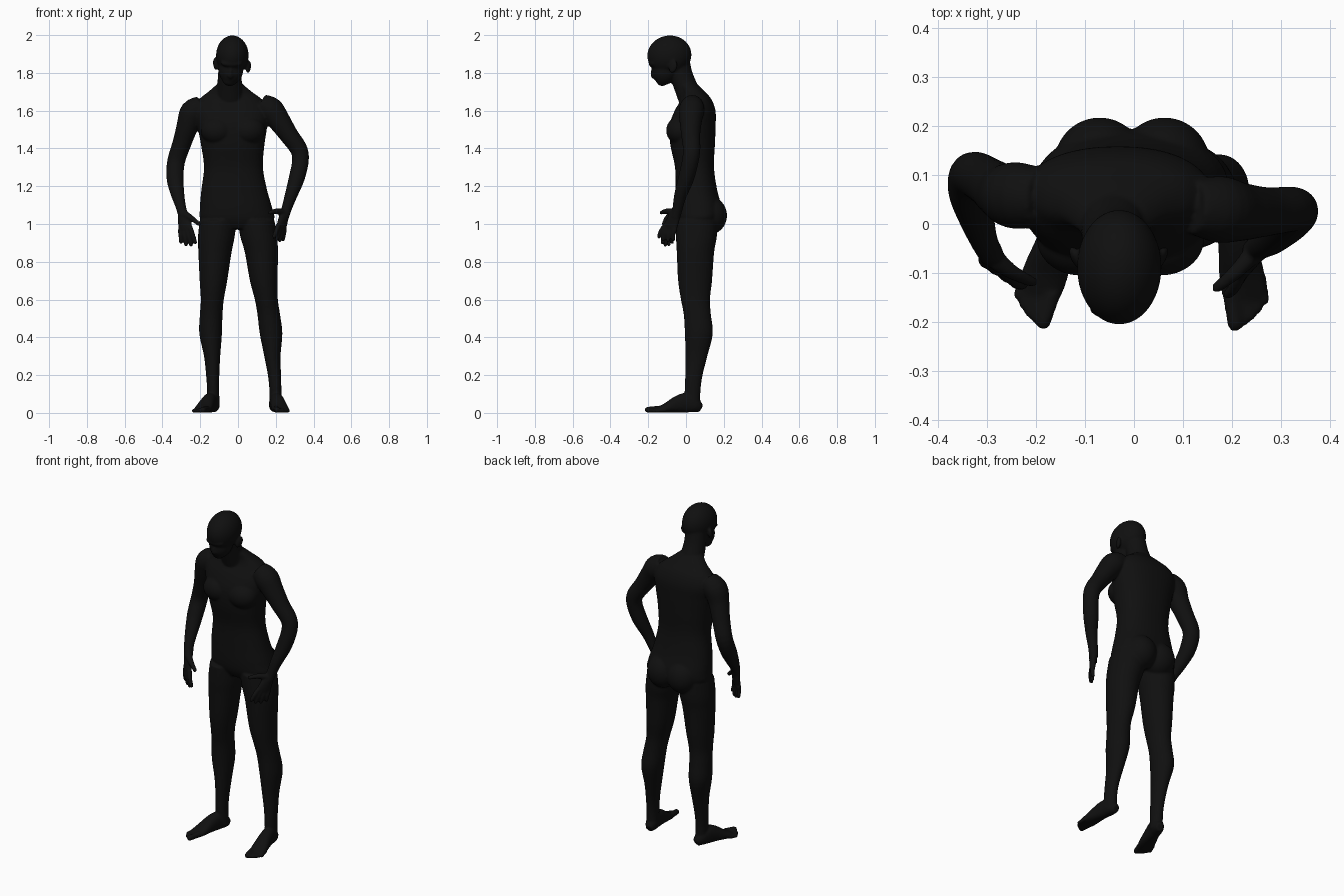
import bpy, bmesh, math
from mathutils import Vector, Matrix, Euler

bm = bmesh.new()


def spline(pts, steps=4):
    """Catmull-Rom through rows of (x, y, z, a, b)."""
    rows = [Vector(p) for p in pts]
    ext = [rows[0]] + rows + [rows[-1]]
    out = []
    for i in range(1, len(ext) - 2):
        p0, p1, p2, p3 = ext[i - 1:i + 3]
        for k in range(steps):
            t = k / steps
            out.append(0.5 * (2 * p1 + (p2 - p0) * t + (2 * p0 - 5 * p1 + 4 * p2 - p3) * t * t
                              + (3 * p1 - p0 - 3 * p2 + p3) * t ** 3))
    return out + [rows[-1]]


def tube(pts, side=(1, 0, 0), flat=False, power=2.0, rounded=True, n=28):
    """Loft of oval rings; flat keeps every ring horizontal."""
    rows = spline(pts)
    side = Vector(side)
    rings = []
    for i, r in enumerate(rows):
        if flat:
            t = Vector((0, 0, 1))
        else:
            t = (rows[min(i + 1, len(rows) - 1)].to_3d() - rows[max(i - 1, 0)].to_3d()).normalized()
        u = (side - t * side.dot(t)).normalized()
        rings.append((r.to_3d(), u, t.cross(u), r[3], r[4]))
    if rounded and not flat:
        c, u, v, a, b = rings[-1]
        for s, k in ((0.5, 0.87), (0.87, 0.5)):
            rings.append((c + t * s * b, u, v, a * k, b * k))
    loops = []
    for c, u, v, a, b in rings:
        loop = []
        for j in range(n):
            w = 2 * math.pi * j / n
            cs, sn = math.cos(w), math.sin(w)
            cs = math.copysign(abs(cs) ** (2 / power), cs)
            sn = math.copysign(abs(sn) ** (2 / power), sn)
            loop.append(bm.verts.new(c + u * a * cs + v * b * sn))
        loops.append(loop)
    for p, q in zip(loops, loops[1:]):
        for j in range(n):
            bm.faces.new((p[j], p[(j + 1) % n], q[(j + 1) % n], q[j]))
    bm.faces.new(loops[0][::-1])
    bm.faces.new(loops[-1])


def limb(pts):
    tube([p + (p[3],) for p in pts])


def blob(c, r, rot=(0, 0, 0)):
    m = Matrix.LocRotScale(Vector(c), Euler([math.radians(d) for d in rot]), Vector(r))
    bmesh.ops.create_icosphere(bm, subdivisions=4, radius=1, matrix=m)


# torso from crotch to neck base
tube([(0, .06, .975, .09, .08), (-.003, .067, 1.02, .19, .112), (-.01, .068, 1.08, .192, .122),
      (-.02, .055, 1.18, .174, .11), (-.024, .045, 1.30, .156, .103), (-.028, .035, 1.42, .168, .118),
      (-.03, .035, 1.52, .185, .122), (-.035, .048, 1.60, .195, .108), (-.04, .055, 1.66, .165, .08),
      (-.042, .04, 1.70, .115, .06), (-.043, .01, 1.74, .068, .05)], flat=True, power=2.3, n=48)
for x in (-.11, .055):      # chest muscles
    blob((x, -.03, 1.495), (.088, .075, .075))
for x in (-.07, .062):      # buttocks
    blob((x, .125, 1.045), (.092, .092, .1))

# neck and head, tipped forward
tube([(-.04, .04, 1.62, .075, .065), (-.043, .005, 1.71, .068, .062),
      (-.044, -.025, 1.79, .062, .06), (-.04, -.04, 1.86, .06, .06)])
blob((-.03, -.088, 1.893), (.086, .117, .105), (8, 0, 0))
blob((-.038, -.105, 1.822), (.066, .07, .088), (-24, 0, 4))
blob((-.043, -.125, 1.765), (.04, .034, .035))                  # chin
blob((-.034, -.17, 1.852), (.058, .028, .02), (20, 0, 0))       # brow
blob((-.039, -.168, 1.805), (.012, .019, .038), (-8, 0, 0))     # nose bridge
blob((-.04, -.172, 1.785), (.019, .014, .012))                  # nose tip
blob((-.041, -.148, 1.77), (.025, .013, .013))                  # lips
for x, z, yaw in ((-.118, 1.848, 25), (.055, 1.832, -25)):      # ears
    blob((x, -.068, z), (.011, .023, .035), (-20, 0, yaw))

# legs: shared section sizes, one column of centres per side
leg = [(1.02, .058, .098, .11), (.93, .055, .097, .108), (.85, .05, .088, .099), (.70, .048, .073, .09),
       (.60, .05, .061, .077), (.52, .06, .06, .072), (.42, .068, .06, .074), (.30, .055, .043, .058),
       (.20, .042, .035, .046), (.12, .035, .032, .042), (.03, .038, .034, .036)]
left_x = [-.105, -.115, -.122, -.13, -.136, -.142, -.145, -.137, -.134, -.132, -.13]
right_x = [.095, .11, .124, .136, .15, .163, .175, .182, .193, .198, .198]
for xs in (left_x, right_x):
    tube([(x, y, z, a, b) for x, (z, y, a, b) in reversed(list(zip(xs, leg)))], flat=True)

# feet with five toes
for heel, ball, big, little in (((-.122, .078), (-.187, -.12), (-.185, -.2), (-.236, -.145)),
                                ((.193, .078), (.222, -.12), (.206, -.204), (.266, -.155))):
    h, e, g, l = (Vector(p) for p in (heel, ball, big, little))
    d = (e - h).normalized()
    foot = []
    for t, a, b in ((0, .02, .022), (.03, .034, .038), (.08, .036, .052), (.13, .04, .043),
                    (.18, .046, .027), (.215, .046, .018), (.235, .042, .013)):
        p = h + d * t
        foot.append((p.x, p.y, b + .001, a, b))
    tube(foot, side=(-d.y, d.x, 0), power=2.3)
    for i in range(5):
        tip = g.lerp(l, i / 4) + d * .008 * math.sin(i / 4 * math.pi)
        r = .0165 if i == 0 else .0125 - .0005 * i
        q = tip - d * (.065 if i == 0 else .05)
        limb([(q.x, q.y, r + .006, r), (tip.x, tip.y, r, r * .95)])

# arms: left hangs loose, right is bent with the hand at the thigh
limb([(-.19, .055, 1.62, .06), (-.24, .058, 1.59, .068), (-.267, .065, 1.52, .058), (-.296, .085, 1.43, .05),
      (-.328, .1, 1.33, .047), (-.333, .065, 1.24, .045), (-.32, .01, 1.16, .036),
      (-.305, -.035, 1.10, .028), (-.292, -.06, 1.05, .026)])
limb([(.12, .035, 1.635, .055), (.172, .03, 1.605, .068), (.215, .025, 1.55, .06), (.27, .025, 1.47, .05),
      (.322, .03, 1.395, .046), (.33, .022, 1.33, .044), (.31, 0, 1.24, .042),
      (.28, -.03, 1.15, .033), (.257, -.045, 1.08, .027), (.245, -.055, 1.04, .026)])

# hands: palm, four fingers and a thumb
hands = [((-.295, -.055, 1.07), (-.278, -.088, .975), (-.262, -.1, .89), (.82, -.55, .1),
          ((-.28, -.075, 1.05), (-.245, -.1, 1.03), (-.207, -.118, 1.0))),
         ((.25, -.05, 1.065), (.23, -.083, .985), (.212, -.108, .915), (-.5, -.8, .25),
          ((.243, -.06, 1.06), (.205, -.1, 1.068), (.168, -.13, 1.06)))]
for wrist, knuckle, tip, across, thumb in hands:
    w, k, f, s = (Vector(p) for p in (wrist, knuckle, tip, across))
    s.normalize()
    m = w.lerp(k, .55)
    tube([(*w, .026, .022), (*m, .037, .02), (*k, .042, .016)], side=s)
    for i, length in enumerate((.92, 1.03, .98, .8)):
        off = .032 - .0215 * i
        a = k + s * off
        b = a + (f - k + s * off * .45) * length
        mid = a.lerp(b, .5) + Vector((0, -.006, 0))
        limb([(*a, .0135), (*mid, .0125), (*b, .0105)])
    limb([(*p, r) for p, r in zip(thumb, (.02, .015, .011))])

bmesh.ops.recalc_face_normals(bm, faces=bm.faces)
mesh = bpy.data.meshes.new("body")
bm.to_mesh(mesh)
bm.free()
body = bpy.data.objects.new("body", mesh)
bpy.context.collection.objects.link(body)

# fuse the parts into one smooth skin
fuse = body.modifiers.new("fuse", 'REMESH')
fuse.mode = 'VOXEL'
fuse.voxel_size = .0062
fuse.use_smooth_shade = True
soft = body.modifiers.new("soften", 'SMOOTH')
soft.factor = .5
soft.iterations = 4

skin = bpy.data.materials.new("black")
skin.diffuse_color = (.005, .005, .005, 1)
mesh.materials.append(skin)
